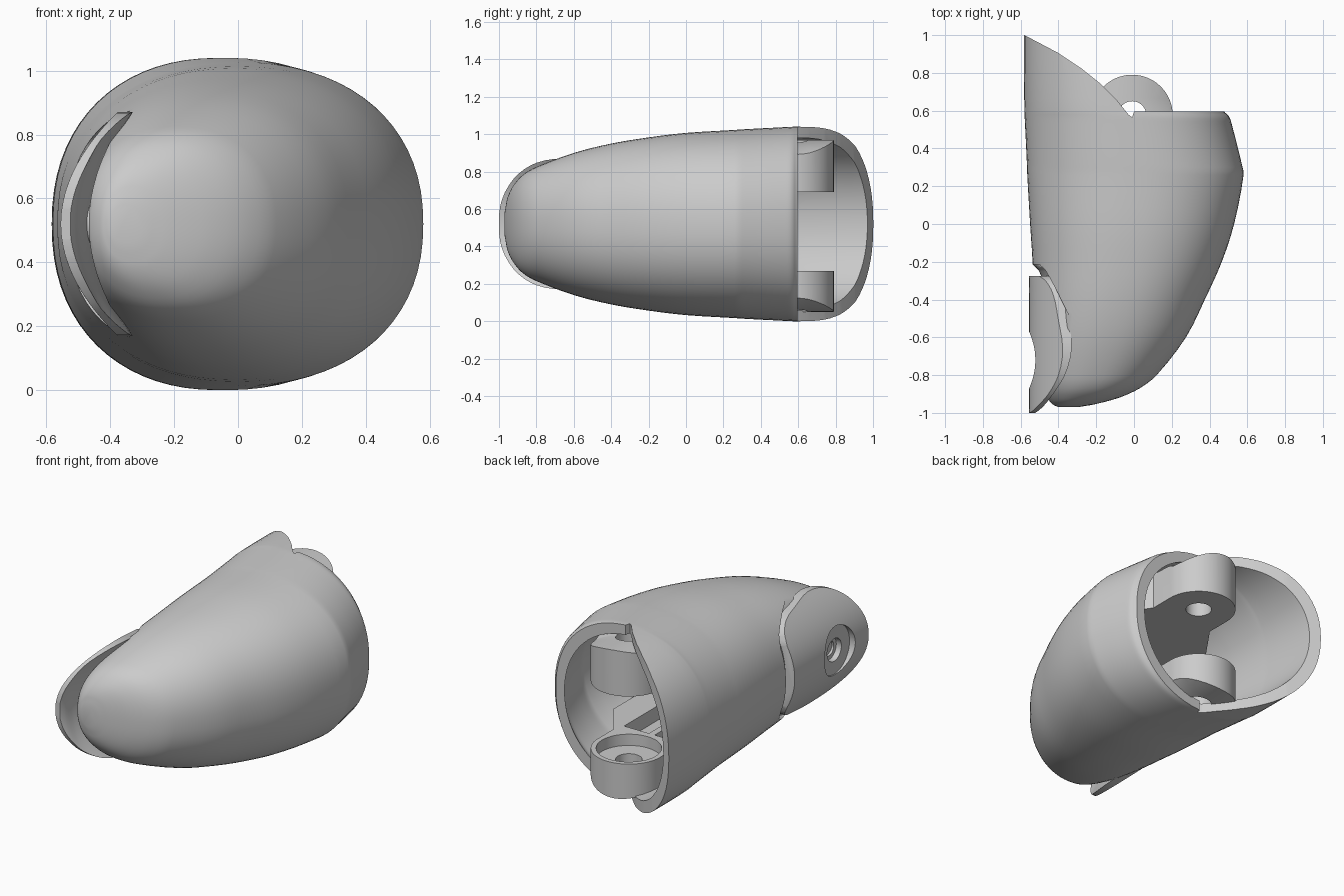
import bpy, bmesh, math
from mathutils import Vector

if "Cube" in bpy.data.objects:
    bpy.data.objects.remove(bpy.data.objects["Cube"])

ZC = 0.52
# Shell sections: y, left x, right x, half height
SECTIONS = [(-0.97, -0.40, -0.30, 0.06), (-0.955, -0.43, -0.21, 0.14), (-0.92, -0.46, -0.08, 0.21),
            (-0.87, -0.485, 0.03, 0.265), (-0.8, -0.505, 0.12, 0.305), (-0.6, -0.525, 0.275, 0.38),
            (-0.4, -0.53, 0.375, 0.43), (-0.2, -0.537, 0.465, 0.463), (0.0, -0.55, 0.53, 0.487),
            (0.26, -0.565, 0.58, 0.503), (0.32, -0.567, 0.57, 0.507), (0.53, -0.577, 0.517, 0.518),
            (0.57, -0.579, 0.503, 0.52), (0.6, -0.58, 0.475, 0.52), (0.8, -0.583, 0.47, 0.52),
            (1.06, -0.583, 0.46, 0.515)]


def make(name, verts, faces):
    bm = bmesh.new()
    vs = [bm.verts.new(v) for v in verts]
    for f in faces:
        bm.faces.new([vs[i] for i in f])
    bmesh.ops.recalc_face_normals(bm, faces=bm.faces)
    me = bpy.data.meshes.new(name)
    bm.to_mesh(me)
    bm.free()
    ob = bpy.data.objects.new(name, me)
    bpy.context.collection.objects.link(ob)
    return ob


def bridge(rings):
    """Vertices and faces of a closed skin over equal-sized rings."""
    n = len(rings[0])
    faces = [(i * n + j, i * n + (j + 1) % n, (i + 1) * n + (j + 1) % n, (i + 1) * n + j)
             for i in range(len(rings) - 1) for j in range(n)]
    faces += [tuple(range(n)), tuple(range((len(rings) - 1) * n, len(rings) * n))]
    return [v for r in rings for v in r], faces


def loft(name, sections, power=2.0, n=72):
    """Skin over superellipse sections."""
    def sp(v):
        return math.copysign(abs(v) ** (2 / power), v)
    rings = []
    for y, l, r, h in sections:
        c, a = (l + r) / 2, (r - l) / 2
        rings.append([(c + a * sp(math.cos(2 * math.pi * k / n)), y,
                       ZC + h * sp(math.sin(2 * math.pi * k / n))) for k in range(n)])
    return make(name, *bridge(rings))


def prism(name, pts, z0, z1):
    return make(name, *bridge([[(x, y, z) for x, y in pts] for z in (z0, z1)]))


def circle(cx, cy, r, a0=0, a1=360, n=40):
    return [(cx + r * math.cos(math.radians(a0 + (a1 - a0) * k / n)),
             cy + r * math.sin(math.radians(a0 + (a1 - a0) * k / n))) for k in range(n)]


def smooth_rows(rows, steps=3):
    """Hermite refinement of a section table along its first column."""
    P = [Vector(r) for r in rows]
    last = len(P) - 1
    slope = []
    for i in range(last + 1):
        d = P[min(i + 1, last)] - P[max(i - 1, 0)]
        slope.append(d / d[0])
    out = []
    for i in range(last):
        b, c, dy = P[i], P[i + 1], P[i + 1][0] - P[i][0]
        for s in range(steps):
            t = s / steps
            out.append(b * (2 * t**3 - 3 * t**2 + 1) + c * (3 * t**2 - 2 * t**3)
                       + slope[i] * dy * (t**3 - 2 * t**2 + t) + slope[i + 1] * dy * (t**3 - t**2))
    return out + [P[-1]]


def boolean(ob, cutter, op='DIFFERENCE', keep=False):
    m = ob.modifiers.new("cut", 'BOOLEAN')
    m.object, m.operation, m.solver = cutter, op, 'EXACT'
    bpy.context.view_layer.objects.active = ob
    bpy.ops.object.modifier_apply(modifier=m.name)
    if not keep:
        bpy.data.objects.remove(cutter, do_unlink=True)


def shade(ob, angle=35):
    bpy.ops.object.select_all(action='DESELECT')
    ob.select_set(True)
    bpy.context.view_layer.objects.active = ob
    bpy.ops.object.shade_smooth_by_angle(angle=math.radians(angle))


def inset(d):
    """Inner sections, thicker towards the closed tip."""
    out = []
    for y, l, r, h in smooth_rows(SECTIONS):
        if y > -0.5:
            k = max(0, -y)
            out.append((y + (0.02 if y > 1.05 else 0), l + d + 0.3 * k, r - d - 0.1 * k, h - d - 0.1 * k))
    return out


# Hollow shell with slanted rear opening
shell = loft("shell", smooth_rows(SECTIONS), 2.22)
boolean(shell, loft("cavity", inset(0.06), 2.1))
rear = [(-0.75, 1.08), (-0.58, 1.0), (-0.4, 0.905), (-0.28, 0.825), (-0.18, 0.745), (-0.09, 0.655),
        (-0.03, 0.58), (-0.01, 0.565), (0.0, 0.595), (0.8, 0.595), (0.8, 1.4), (-0.75, 1.4)]
boolean(shell, prism("rear_cutter", rear, -0.3, 1.4))

# Curved pad outline: y, half width, thickness
PAD = [(-0.275, 0.19, 0.07), (-0.30, 0.245, 0.08), (-0.37, 0.295, 0.095), (-0.5, 0.325, 0.1),
       (-0.66, 0.35, 0.1), (-0.8, 0.327, 0.08), (-0.9, 0.265, 0.055), (-0.96, 0.185, 0.045),
       (-0.99, 0.11, 0.035), (-1.0, 0.05, 0.03)]


def pad_solid(name, rows, outer=None, lift=0.0, n=24):
    rings = []
    for y, w, t in rows:
        hs = [w * (2 * k / n - 1) for k in range(n + 1)]
        top = [(outer if outer else -0.555 + 1.45 * h * h, y, ZC + h) for h in hs]
        low = [(max(-0.555 + t + lift + 1.02 * h * h, -0.535 + 1.45 * h * h), y, ZC + h) for h in hs]
        rings.append(top + low[::-1])
    return make(name, *bridge(rings))


# Seat for the pad, cut into the shell
seat_rows = [(-0.215, 0.2, 0.03), (-0.25, 0.26, 0.065)] + [(y, w + 0.03, 0.1) for y, w, t in PAD[2:7]]
seat_rows += [(-0.97, 0.24, 0.1), (-1.05, 0.22, 0.1)]
boolean(shell, pad_solid("seat_cutter", smooth_rows(seat_rows), outer=-0.8, lift=-0.012))
shade(shell)

# Pad with round recess and screw hole
pad = pad_solid("pad", smooth_rows(PAD))
for r, x1 in ((0.15, -0.515), (0.07, -0.43)):
    ring = [[(x, -0.72 + a, ZC + b) for a, b in circle(0, 0, r)] for x in (-0.7, x1)]
    boolean(pad, make("pad_cutter", *bridge(ring)))
shade(pad)
n = 40
v, f = bridge([[(x, -0.72 + a, ZC + b) for a, b in circle(0, 0, r)]
               for x, r in ((-0.48, 0.07), (-0.48, 0.045), (-0.45, 0.045), (-0.45, 0.07))])
f = f[:-2] + [(j, (j + 1) % n, 3 * n + (j + 1) % n, 3 * n + j) for j in range(n)]
shade(make("screw_collar", v, f))

# Pair of hinge lugs widening into the shell
HX, HY, R = -0.01, 0.575, 0.215
outline = circle(HX, HY, R, 0, 180) + [(HX - R, HY), (HX - R, 0.42), (-0.38, 0.2), (-0.38, -0.1),
                                       (0.36, -0.1), (0.36, 0.2), (HX + R, 0.42)]
for side, z0, z1, d in (("lower", -0.1, 0.27, 0.05), ("upper", 0.69, 1.2, 0.07)):
    lug = prism(side + "_hinge_lug", outline, z0, z1)
    boolean(lug, loft("lug_clip", inset(d)), 'INTERSECT')
    boolean(lug, prism("hole_cutter", circle(HX, HY, 0.075), -0.2, 1.3))
    if side == "lower":
        # Round pocket, and a pair of pockets ahead of it parted by a rib
        boolean(lug, prism("pocket_cutter", circle(HX, HY, 0.185), 0.2, 0.4))
        for x0, x1 in ((-0.2, -0.03), (0.01, 0.18)):
            pocket = [(x0, 0.0), (x1, 0.0), (x1, 0.35), (x0, 0.35)]
            boolean(lug, prism("front_pocket_cutter", pocket, 0.18, 0.4))
    shade(lug, 30)
